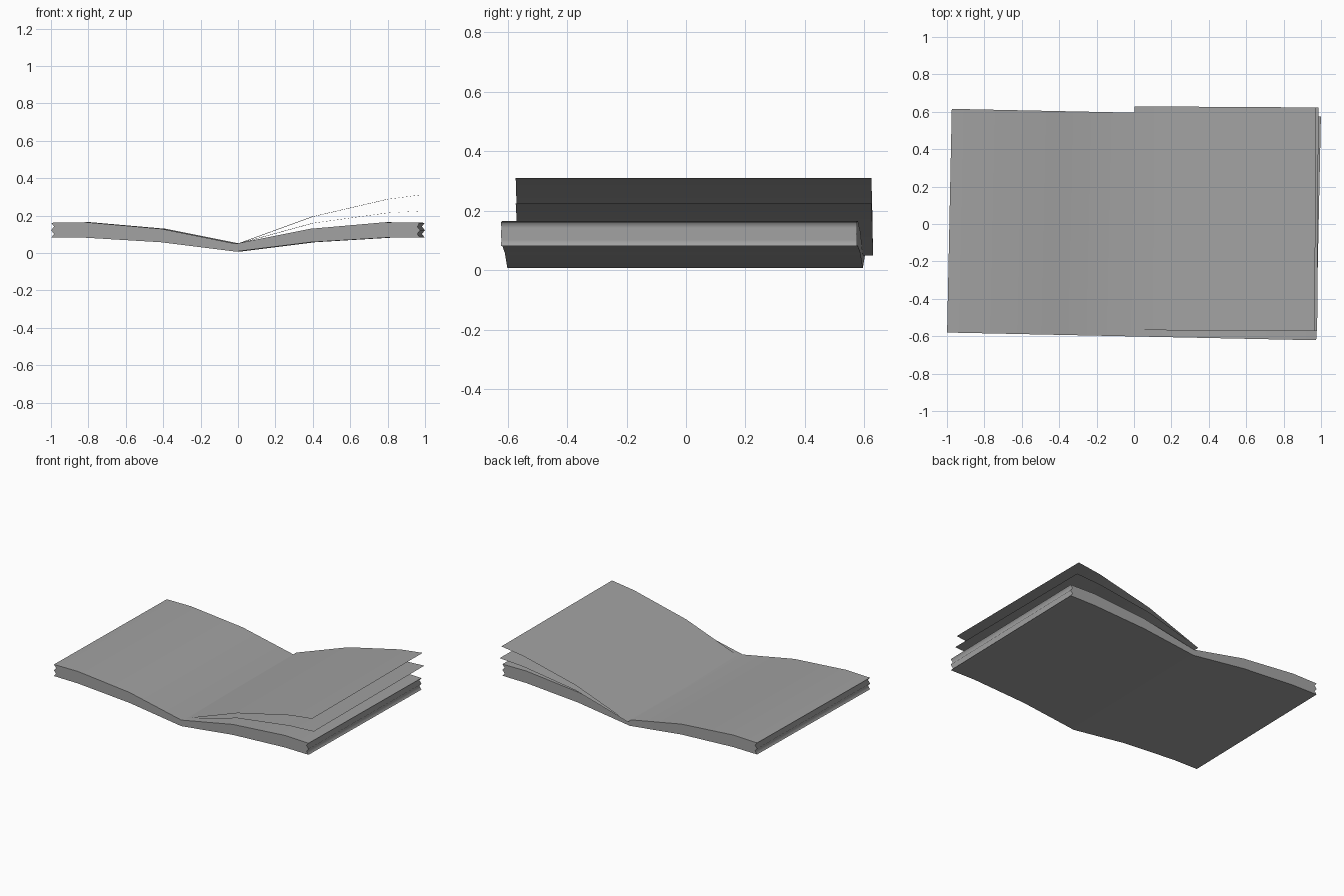
import bpy
import math

cube = bpy.data.objects.get("Cube")
if cube:
    bpy.data.objects.remove(cube, do_unlink=True)

# One paper colour
paper = bpy.data.materials.new("paper_grey")
paper.use_nodes = True
GREY = (0.36, 0.36, 0.36, 1.0)
paper.diffuse_color = GREY
paper.node_tree.nodes["Principled BSDF"].inputs["Base Color"].default_value = GREY


def extrude_profile(name, profile, half_depth, closed, location, turn):
    """Sweep an x-z profile along y, with end caps if it is closed."""
    n = len(profile)
    verts = [(x, y, z) for y in (-half_depth, half_depth) for x, z in profile]
    steps = n if closed else n - 1
    faces = [(i, i + n, (i + 1) % n + n, (i + 1) % n) for i in range(steps)]
    if closed:
        faces += [tuple(range(n)), tuple(reversed(range(n, 2 * n)))]
    else:
        faces = [tuple(reversed(f)) for f in faces]
    mesh = bpy.data.meshes.new(name)
    mesh.from_pydata(verts, [], faces)
    mesh.materials.append(paper)
    obj = bpy.data.objects.new(name, mesh)
    bpy.context.collection.objects.link(obj)
    obj.location = location
    obj.rotation_euler.z = math.radians(turn)
    bpy.ops.object.select_all(action='DESELECT')
    obj.select_set(True)
    bpy.context.view_layer.objects.active = obj
    bpy.ops.object.shade_smooth_by_angle(angle=math.radians(80))
    return obj


def mirrored(half):
    """Mirror a half profile that starts on the spine at x = 0."""
    return [(-x, z) for x, z in reversed(half[1:])] + half


# Open page block: curved top and bottom, pleated fore edges
EDGE = 0.987
bottom = [(0, 0.008), (0.4, 0.058), (0.8, 0.082), (EDGE, 0.082)]
top = [(0, 0.05), (0.4, 0.13), (0.8, 0.165), (EDGE, 0.162)]
pleat = [(EDGE - 0.016, 0.102), (EDGE, 0.122), (EDGE - 0.016, 0.142)]
left_pleat = [(-x, z) for x, z in reversed(pleat)]
outline = mirrored(bottom) + pleat + mirrored(top)[::-1] + left_pleat
extrude_profile("page_block", outline, 0.598, True, (0, -0.003, 0), -1.2)

# Two loose pages lifting from the spine
lower_page = [(0, 0.05), (0.4, 0.16), (0.8, 0.215), (0.983, 0.225)]
upper_page = [(0, 0.05), (0.4, 0.195), (0.8, 0.288), (0.97, 0.31)]
for name, profile in (("lower_loose_page", lower_page), ("upper_loose_page", upper_page)):
    extrude_profile(name, profile, 0.598, False, (0, 0.031, 0), -0.35)
